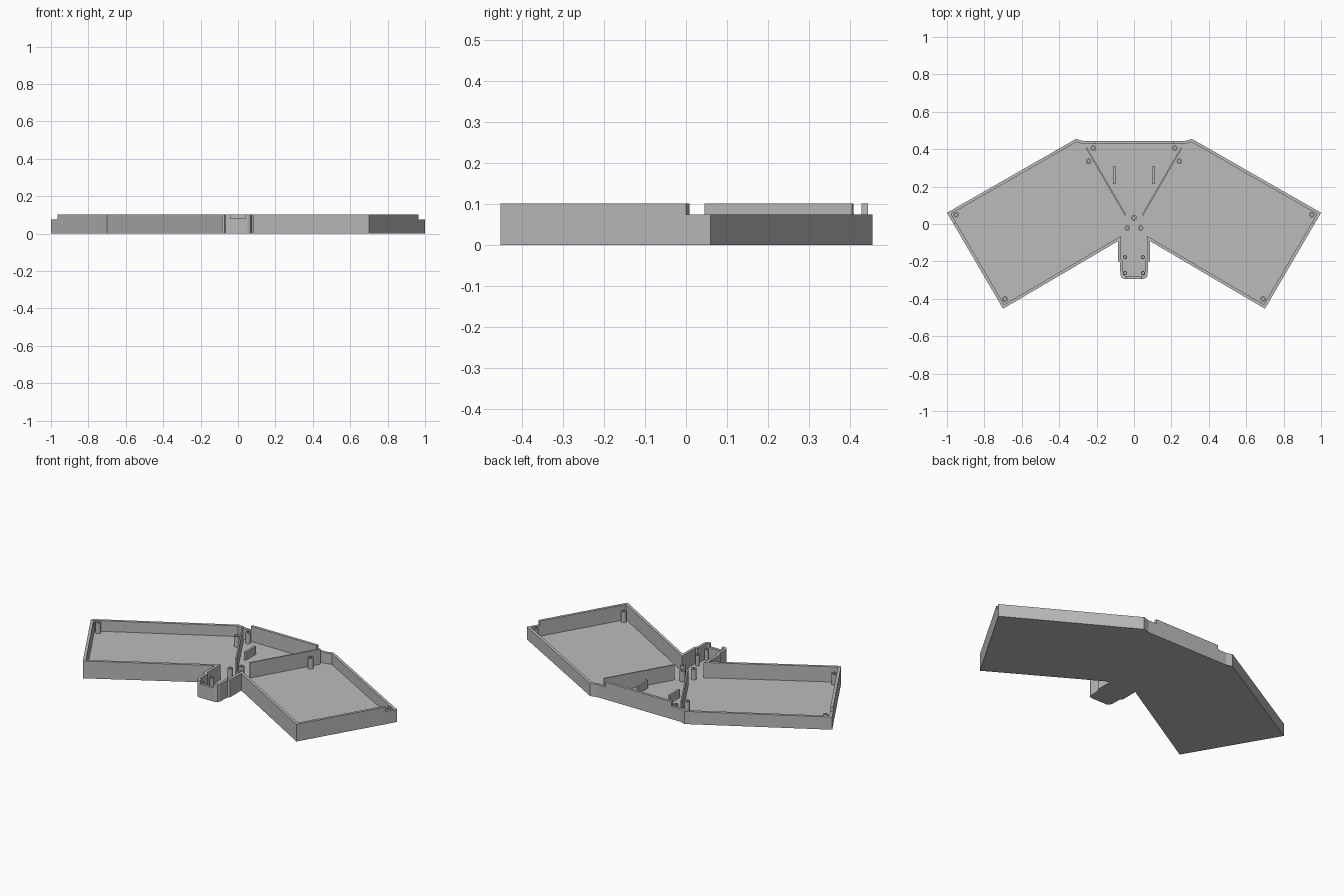
import bpy, bmesh, math
from mathutils import Vector

cube = bpy.data.objects.get("Cube")
if cube:
    bpy.data.objects.remove(cube, do_unlink=True)

grey = bpy.data.materials.new("matte_grey")
grey.use_nodes = True
grey.diffuse_color = (0.5, 0.5, 0.5, 1)
grey.node_tree.nodes["Principled BSDF"].inputs["Base Color"].default_value = (0.5, 0.5, 0.5, 1)

FLOOR, WALL, LOW, HIGH = 0.012, 0.016, 0.075, 0.102


def finish(bm, name):
    bmesh.ops.recalc_face_normals(bm, faces=bm.faces)
    mesh = bpy.data.meshes.new(name)
    bm.to_mesh(mesh)
    bm.free()
    mesh.materials.append(grey)
    obj = bpy.data.objects.new(name, mesh)
    bpy.context.collection.objects.link(obj)
    return obj


def prism(bm, points, bottom, top):
    low = [bm.verts.new((p[0], p[1], bottom)) for p in points]
    face = bm.faces.new(low)
    new = bmesh.ops.extrude_face_region(bm, geom=[face], use_keep_orig=True)["geom"]
    verts = [v for v in new if isinstance(v, bmesh.types.BMVert)]
    bmesh.ops.translate(bm, verts=verts, vec=(0, 0, top - bottom))


def bar(bm, a, b, width, bottom, top):
    a, b = Vector(a), Vector(b)
    d = (b - a).normalized() * width / 2
    n = Vector((-d.y, d.x))
    prism(bm, [a + n, a - n, b - n, b + n], bottom, top)


def tube(bm, x, y, outer, inner, bottom, top, sides=20):
    profile = [(outer, bottom), (outer, top), (inner, top), (inner, bottom)]
    rings = []
    for r, z in profile:
        rings.append([bm.verts.new((x + r * math.cos(math.tau * i / sides),
                                    y + r * math.sin(math.tau * i / sides), z))
                      for i in range(sides)])
    for k in range(4):
        a, b = rings[k], rings[(k + 1) % 4]
        for i in range(sides):
            j = (i + 1) % sides
            bm.faces.new((a[i], a[j], b[j], b[i]))


# Half outline with the wall height that follows each point
half = [(0.04, -0.293, HIGH), (0.052, -0.293, HIGH), (0.066, -0.287, HIGH),
        (0.073, -0.272, HIGH), (0.075, -0.205, HIGH), (0.086, -0.2, HIGH),
        (0.086, -0.092, HIGH), (0.70, -0.453, HIGH), (0.965, 0.0, LOW),
        (1.0, 0.06, LOW), (0.31, 0.455, LOW), (0.272, 0.444, LOW),
        (0.215, 0.444, HIGH)]
outline = [Vector(p[:2]) for p in half] + [Vector((-p[0], p[1])) for p in reversed(half)]
heights = [p[2] for p in half] + [p[2] for p in reversed(half[:-1])] + [0.08]
count = len(outline)


# Mitred inner edge of the wall
def inset(i):
    p = outline[i]
    d1 = (p - outline[i - 1]).normalized()
    d2 = (outline[(i + 1) % count] - p).normalized()
    n1, n2 = Vector((-d1.y, d1.x)), Vector((-d2.y, d2.x))
    return p + (n1 + n2) * WALL / (1 + n1.dot(n2))


inner = [inset(i) for i in range(count)]

# Base plate
bm = bmesh.new()
prism(bm, outline, 0, FLOOR)
finish(bm, "floor_plate")

# Outer wall with lowered back edges and a cable notch in front
bm = bmesh.new()
for i in range(count):
    j = (i + 1) % count
    prism(bm, [outline[i], outline[j], inner[j], inner[i]], 0, heights[i])
finish(bm, "outer_wall")

# Dividers and short upright ribs
for side, label in ((1, "left"), (-1, "right")):
    bm = bmesh.new()
    bar(bm, (side * 0.045, 0.047), (side * 0.254, 0.407), 0.008, FLOOR, HIGH)
    finish(bm, label + "_divider")
    bm = bmesh.new()
    bar(bm, (side * 0.105, 0.215), (side * 0.105, 0.31), 0.012, FLOOR, 0.06)
    finish(bm, label + "_rib")

# Hollow screw posts
big = [(0.95, 0.05), (0.69, -0.402), (0.243, 0.335), (0.217, 0.405), (0.035, -0.022)]
small = [(0.048, -0.177), (0.048, -0.262)]
bm = bmesh.new()
tube(bm, 0, 0.033, 0.015, 0.007, FLOOR, LOW)
for side in (1, -1):
    for x, y in big:
        tube(bm, side * x, y, 0.015, 0.007, FLOOR, LOW)
    for x, y in small:
        tube(bm, side * x, y, 0.011, 0.006, FLOOR, LOW)
posts = finish(bm, "screw_posts")
bpy.ops.object.select_all(action='DESELECT')
posts.select_set(True)
bpy.context.view_layer.objects.active = posts
bpy.ops.object.shade_smooth_by_angle(angle=math.radians(40))
